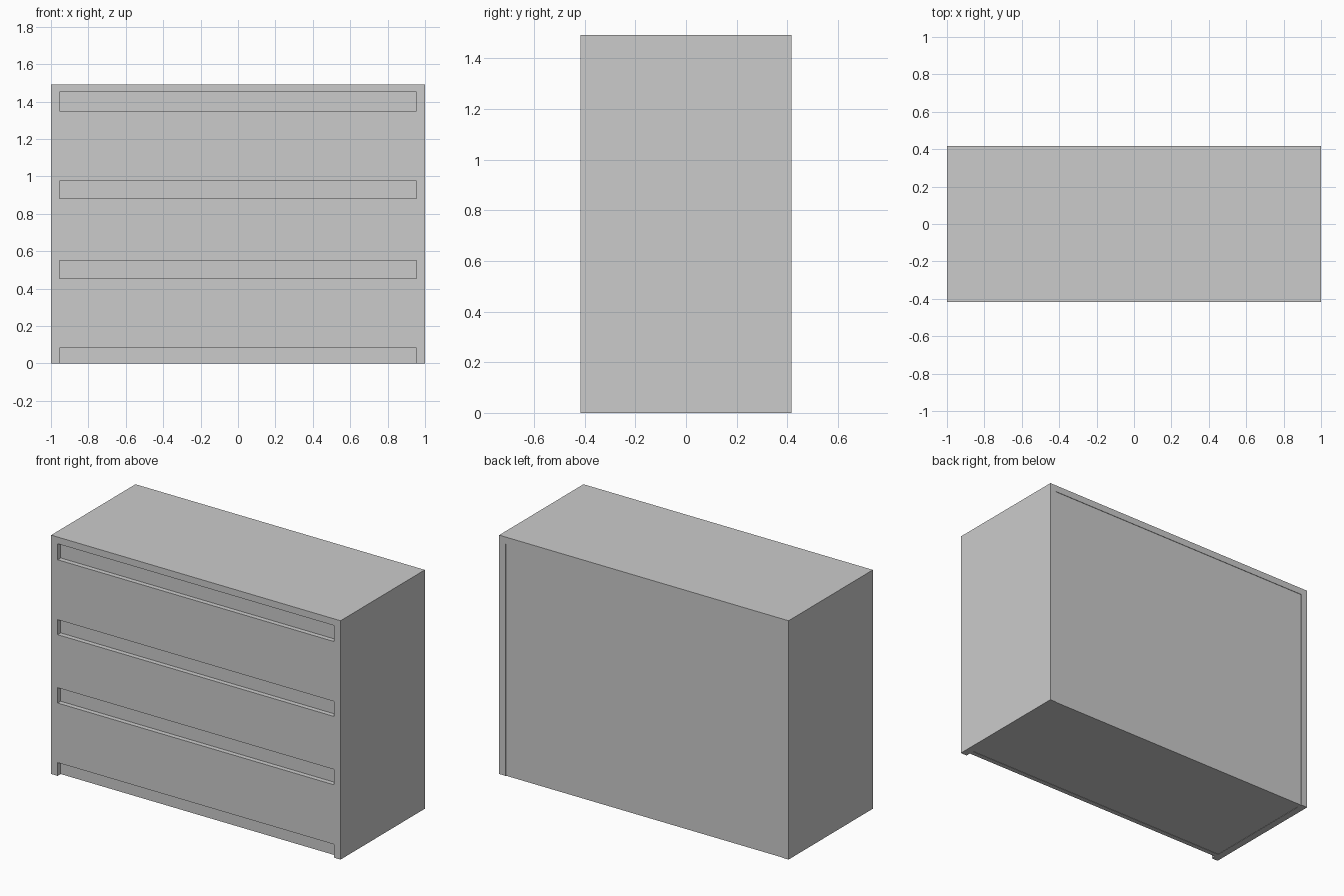
import bpy
import bmesh

if "Cube" in bpy.data.objects:
    bpy.data.objects.remove(bpy.data.objects["Cube"])

# One plain painted finish
paint = bpy.data.materials.new("light_grey_paint")
paint.diffuse_color = (0.6, 0.6, 0.6, 1.0)
paint.use_nodes = True
paint.node_tree.nodes["Principled BSDF"].inputs["Base Color"].default_value = paint.diffuse_color


def box(name, x0, x1, y0, y1, z0, z1):
    mesh = bpy.data.meshes.new(name)
    bm = bmesh.new()
    bmesh.ops.create_cube(bm, size=1)
    for v in bm.verts:
        v.co.x = x1 if v.co.x > 0 else x0
        v.co.y = y1 if v.co.y > 0 else y0
        v.co.z = z1 if v.co.z > 0 else z0
    bm.to_mesh(mesh)
    bm.free()
    mesh.materials.append(paint)
    obj = bpy.data.objects.new(name, mesh)
    bpy.context.collection.objects.link(obj)
    return obj


HALF_X, HALF_Y = 1.0, 0.416
INNER = 0.955            # inside face of the side panels
TOP_Z, HEIGHT = 1.45, 1.492
RECESS = -HALF_Y + 0.03  # front rails sit behind the drawer faces
BACK = HALF_Y - 0.003    # back panel sits just inside the sides

# Worktop and side panels
box("top_panel", -HALF_X, HALF_X, -HALF_Y, HALF_Y, TOP_Z, HEIGHT)
box("left_side", -HALF_X, -INNER, -HALF_Y, HALF_Y, 0, TOP_Z)
box("right_side", INNER, HALF_X, -HALF_Y, HALF_Y, 0, TOP_Z)

# Back and bottom panels
box("back_panel", -INNER, INNER, BACK - 0.03, BACK, 0, TOP_Z)
box("bottom_panel", -INNER, INNER, RECESS + 0.03, BACK - 0.03, 0.002, 0.045)

# Recessed plinth and finger-grip rails
rails = {"plinth": (0, 0.083), "lower_rail": (0.455, 0.551),
         "middle_rail": (0.882, 0.976), "upper_rail": (1.35, TOP_Z)}
for name, (z0, z1) in rails.items():
    box(name, -INNER, INNER, RECESS, RECESS + 0.03, z0, z1)

# Drawers, flush with the front edges of the sides
drawers = {"bottom_drawer": (0.083, 0.455), "middle_drawer": (0.551, 0.882),
           "top_drawer": (0.976, 1.35)}
for name, (z0, z1) in drawers.items():
    box(name, -INNER, INNER, -HALF_Y, RECESS + 0.03, z0, z1)
